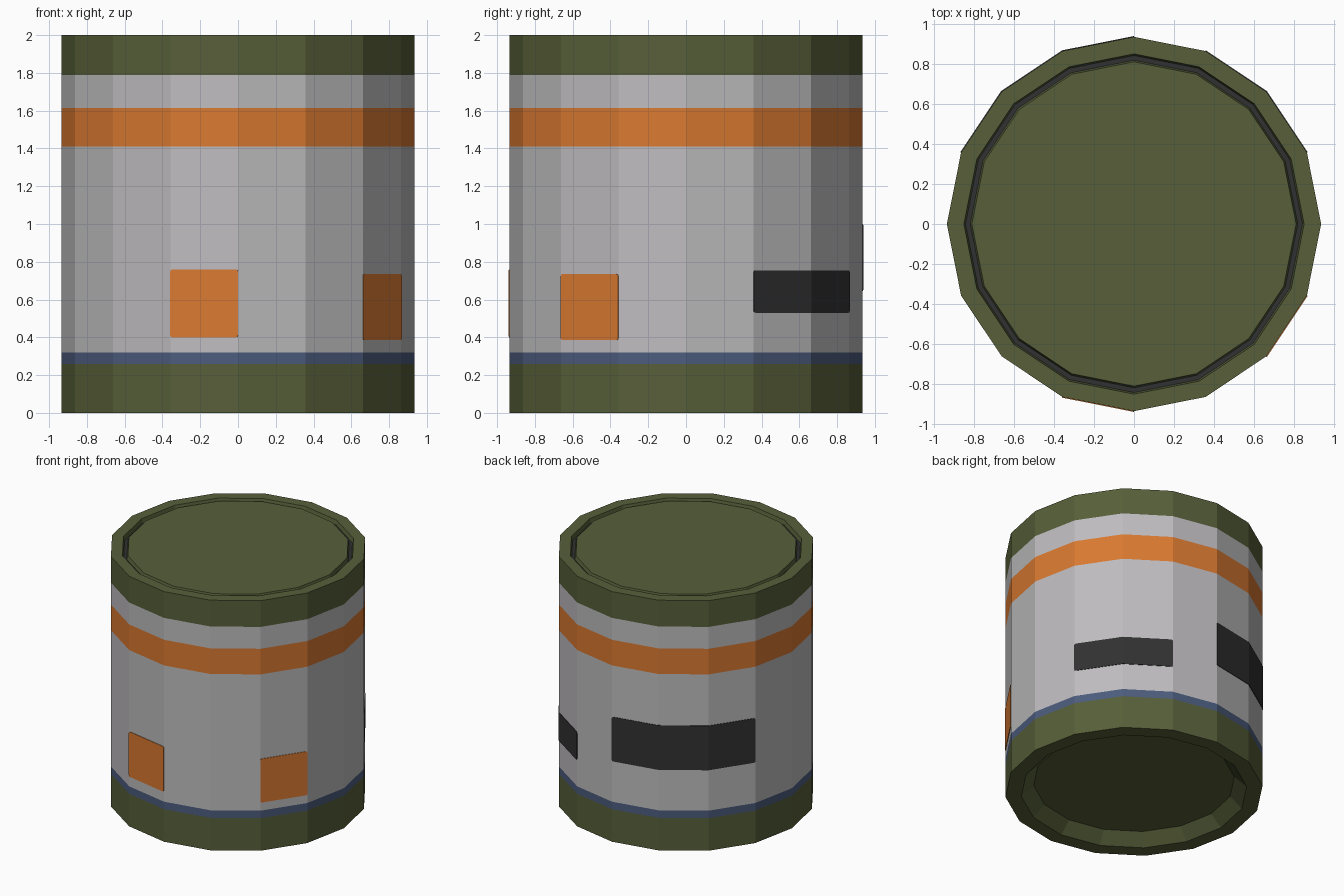
import bpy, bmesh, math

if "Cube" in bpy.data.objects:
    bpy.data.objects.remove(bpy.data.objects["Cube"])

SIDES = 16
R = 0.935


def srgb(r, g, b):
    def lin(c):
        c /= 255
        return c / 12.92 if c <= 0.04045 else ((c + 0.055) / 1.055) ** 2.4
    return (lin(r), lin(g), lin(b), 1)


def material(name, rgb):
    m = bpy.data.materials.new(name)
    m.diffuse_color = srgb(*rgb)
    m.use_nodes = True
    m.node_tree.nodes["Principled BSDF"].inputs["Base Color"].default_value = m.diffuse_color
    return m


green = material("olive green", (87, 95, 57))
grey = material("light grey", (190, 188, 190))
orange = material("orange", (217, 121, 49))
blue = material("slate blue", (76, 92, 125))
black = material("charcoal", (49, 49, 49))


def point(r, step, z):
    a = math.tau * step / SIDES
    return (r * math.cos(a), r * math.sin(a), z)


def make_object(name, bm, mats):
    mesh = bpy.data.meshes.new(name)
    bm.to_mesh(mesh)
    bm.free()
    for m in mats:
        mesh.materials.append(m)
    ob = bpy.data.objects.new(name, mesh)
    bpy.context.collection.objects.link(ob)
    return ob


def lathe(name, profile, mats):
    """Turn (radius, z, material index of the segment above) into a closed solid."""
    bm = bmesh.new()
    rings = [[bm.verts.new(point(r, i, z)) for i in range(SIDES)] for r, z, _ in profile]
    for k in range(len(rings) - 1):
        a, b = rings[k], rings[k + 1]
        for i in range(SIDES):
            j = (i + 1) % SIDES
            bm.faces.new((a[i], a[j], b[j], b[i])).material_index = profile[k][2]
    bm.faces.new(rings[0][::-1])
    bm.faces.new(rings[-1])
    return make_object(name, bm, mats)


def plate(name, first, last, z0, z1, mat):
    """Thin label wrapped over the wall facets, with slightly rounded corners."""
    bm = bmesh.new()
    cols = [[bm.verts.new(point(R + 0.004, s, z)) for z in (z0, z1)]
            for s in range(first, last + 1)]
    for a, b in zip(cols, cols[1:]):
        bm.faces.new((a[0], b[0], b[1], a[1]))
    bmesh.ops.bevel(bm, geom=cols[0] + cols[-1], offset=0.012, segments=2,
                    profile=0.5, affect='VERTICES')
    ob = make_object(name, bm, [mat])
    mod = ob.modifiers.new("thickness", 'SOLIDIFY')
    mod.thickness = 0.006
    mod.offset = -1
    return ob


# Canister: recessed base, coloured bands up the wall, grooved lid
G, W, O, B, K = range(5)
lathe("canister_body", [
    (0.73, 0.085, G), (0.82, 0, G),
    (R, 0, G), (R, 0.26, B), (R, 0.32, W), (R, 1.41, O), (R, 1.615, W),
    (R, 1.79, G), (R, 2, G),
    (0.85, 2, G), (0.842, 1.965, K), (0.818, 1.965, G), (0.81, 1.995, G),
], [green, grey, orange, blue, black])

# Painted labels, each spanning whole facets
plate("front_orange_label", 11, 12, 0.40, 0.76, orange)
plate("right_orange_label", 14, 15, 0.385, 0.735, orange)
plate("back_right_black_label", 1, 3, 0.53, 0.755, black)
plate("back_left_black_label", 4, 7, 0.645, 1.0, black)
